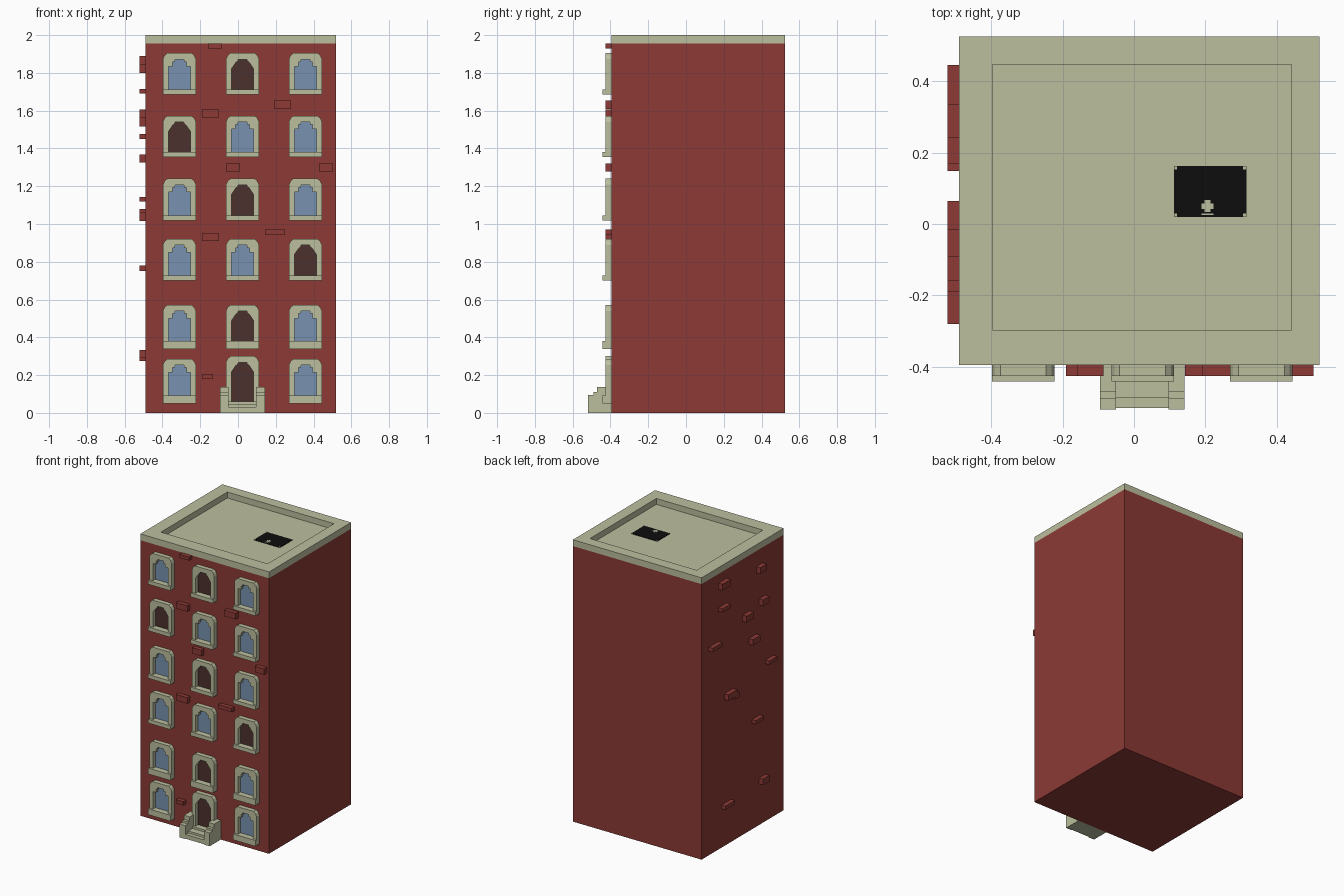
import bpy
import bmesh

cube = bpy.data.objects.get("Cube")
if cube:
    bpy.data.objects.remove(cube, do_unlink=True)


def material(name, srgb):
    lin = [((c / 255 + 0.055) / 1.055) ** 2.4 if c > 10 else c / 255 / 12.92 for c in srgb]
    m = bpy.data.materials.new(name)
    m.use_nodes = True
    m.diffuse_color = (*lin, 1)
    m.node_tree.nodes["Principled BSDF"].inputs["Base Color"].default_value = (*lin, 1)
    return m


BRICK = material("brick red", (140, 58, 53))
STONE = material("pale stone", (188, 191, 159))
GLASS = material("blue glass", (120, 146, 176))
DARK = material("dark brown glass", (76, 49, 46))
BLACK = material("hatch black", (13, 13, 13))


def finish(name, bm, mat):
    bmesh.ops.recalc_face_normals(bm, faces=bm.faces)
    me = bpy.data.meshes.new(name)
    bm.to_mesh(me)
    bm.free()
    me.materials.append(mat)
    ob = bpy.data.objects.new(name, me)
    bpy.context.collection.objects.link(ob)
    return ob


def box(name, x, y, z, mat):
    """Box from (min, max) pairs."""
    bm = bmesh.new()
    bmesh.ops.create_cube(bm, size=1)
    for v in bm.verts:
        v.co = [r[0] if c < 0 else r[1] for c, r in zip(v.co, (x, y, z))]
    return finish(name, bm, mat)


def prism(name, outline, axis, lo, hi, mat):
    """Extrude an outline: (x, z) along y, or (y, z) along x."""
    bm = bmesh.new()
    place = (lambda a, b, d: (a, d, b)) if axis == "y" else (lambda a, b, d: (d, a, b))
    face = bm.faces.new([bm.verts.new(place(a, b, lo)) for a, b in outline])
    ext = bmesh.ops.extrude_face_region(bm, geom=[face])["geom"]
    for v in ext:
        if isinstance(v, bmesh.types.BMVert):
            v.co[1 if axis == "y" else 0] = hi
    return finish(name, bm, mat)


# Main block
X, Y = (-0.49, 0.52), (-0.395, 0.525)
EAVE, TOP, FLOOR = 1.955, 2.0, 1.958
box("building_block", X, Y, (0, EAVE), BRICK)


# Flat roof with a raised parapet
def rect(bm, x, y, z):
    return [bm.verts.new((a, b, z)) for a, b in
            ((x[0], y[0]), (x[1], y[0]), (x[1], y[1]), (x[0], y[1]))]


bm = bmesh.new()
inner_x, inner_y = (-0.397, 0.441), (-0.297, 0.447)
rings = [rect(bm, X, Y, EAVE), rect(bm, X, Y, TOP),
         rect(bm, inner_x, inner_y, TOP), rect(bm, inner_x, inner_y, FLOOR)]
for a, b in zip(rings, rings[1:]):
    for i in range(4):
        j = (i + 1) % 4
        bm.faces.new((a[i], a[j], b[j], b[i]))
bm.faces.new(rings[3])
bm.faces.new(rings[0][::-1])
finish("roof_parapet", bm, STONE)

# Roof hatch with small stone corners and a cross mark
HX, HY = (0.112, 0.315), (0.02, 0.162)
box("roof_hatch", HX, HY, (FLOOR, 1.962), BLACK)
c = 0.009
for i, x in enumerate((HX[0], HX[1] - c)):
    for j, y in enumerate((HY[0], HY[1] - c)):
        box(f"hatch_corner_{i}{j}", (x, x + c), (y, y + c), (1.96, 1.9635), STONE)
for name, x, y in (("hatch_mark_wide", (0.189, 0.223), (0.042, 0.058)),
                   ("hatch_mark_tall", (0.198, 0.214), (0.034, 0.067)),
                   ("hatch_mark_bar", (0.189, 0.223), (0.025, 0.030))):
    box(name, x, y, (1.96, 1.9635 + 0.0003 * (name == "hatch_mark_tall")), STONE)


# Windows: stone surround, sill and glazing
def mirrored(half, cx):
    """Left to right outline from its right half, listed bottom to top."""
    return [(cx - a, b) for a, b in half] + [(cx + a, b) for a, b in half[::-1]]


def window(tag, cx, bottom, top, sill_h, dark):
    s = bottom + sill_h
    outer = [(0.0875, s), (0.0875, top - 0.032), (0.079, top - 0.013), (0.064, top)]
    head = top - 0.033
    if dark:
        hole = [(0.058, s), (0.058, head - 0.05), (0.035, head - 0.016),
                (0.026, head - 0.010), (0.022, head)]
    else:
        hole = [(0.058, s), (0.058, head - 0.038), (0.037, head - 0.038),
                (0.037, head - 0.014), (0.024, head - 0.014), (0.024, head)]
    opening = mirrored(hole, cx)
    prism(f"window_surround_{tag}", mirrored(outer, cx) + opening[::-1],
          "y", -0.426, Y[0], STONE)
    prism(f"window_pane_{tag}", opening, "y", -0.400, Y[0], DARK if dark else GLASS)
    box(f"window_sill_{tag}", (cx - 0.0875, cx + 0.0875), (-0.441, Y[0]), (bottom, s), STONE)


COLUMNS = (-0.31, 0.024, 0.357)
# bottom, top, sill height, column with dark glass
ROWS = ((1.685, 1.905, 0.027, 1), (1.355, 1.573, 0.027, 0), (1.018, 1.24, 0.027, 1),
        (0.70, 0.921, 0.027, 2), (0.339, 0.572, 0.042, 1), (0.05, 0.286, 0.042, 1))
for r, (lo, hi, sill, dark_col) in enumerate(ROWS):
    for k, cx in enumerate(COLUMNS):
        if r == 5 and k == 1:
            window("door", cx, 0.045, 0.30, 0.015, True)
        else:
            window(f"{r}_{k}", cx, lo, hi, sill, k == dark_col)

# Entrance steps between stepped side walls
cheek = [(Y[0], 0), (-0.52, 0), (-0.52, 0.095), (-0.49, 0.095), (-0.49, 0.11),
         (-0.47, 0.11), (-0.47, 0.138), (Y[0], 0.138)]
for name, lo, hi in (("step_wall_right", -0.095, -0.05), ("step_wall_left", 0.096, 0.142)):
    prism(name, cheek, "x", lo, hi, STONE)
steps = [(Y[0], 0), (-0.515, 0), (-0.515, 0.03), (-0.487, 0.03), (-0.487, 0.045), (Y[0], 0.045)]
prism("entrance_steps", steps, "x", -0.05, 0.096, STONE)

# Loose bricks standing out of the front wall: x range, z range
FRONT_BRICKS = ((-.16, -.085, 1.93, 1.955), (.19, .28, 1.61, 1.653), (-.19, -.10, 1.563, 1.605),
                (-.063, .01, 1.277, 1.319), (.43, .503, 1.277, 1.319), (-.19, -.10, .911, .953),
                (.143, .249, .943, .97), (-.19, -.132, .18, .207))
for i, (a, b, lo, hi) in enumerate(FRONT_BRICKS):
    box(f"front_brick_{i}", (a, b), (-0.426, Y[0]), (lo, hi), BRICK)

# Loose bricks on the right side wall: y range, z range
SIDE_BRICKS = ((-.16, -.09, 1.80, 1.845), (.243, .335, 1.845, 1.89), (-.19, -.12, 1.56, 1.605),
               (.243, .335, 1.69, 1.715), (-.015, .065, 1.515, 1.56), (-.09, -.005, 1.325, 1.367),
               (.335, .445, 1.45, 1.477), (-.28, -.19, 1.118, 1.144), (.17, .27, 1.038, 1.08),
               (.148, .195, 1.017, 1.06), (-.13, -.04, .752, .779), (-.19, -.12, .29, .334),
               (.195, .30, .276, .303))
for i, (a, b, lo, hi) in enumerate(SIDE_BRICKS):
    box(f"side_brick_{i}", (-0.522, X[0]), (a, b), (lo, hi), BRICK)
